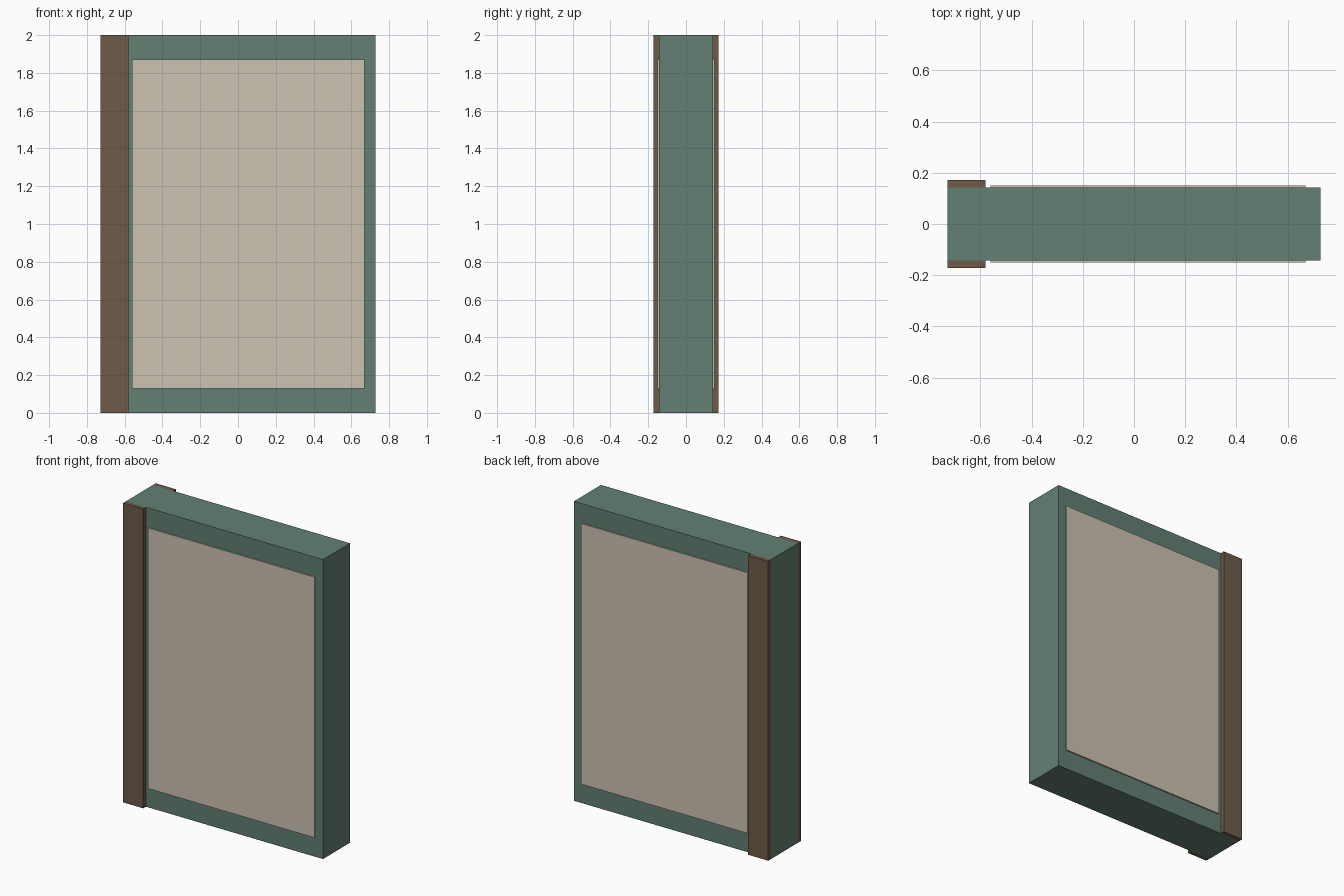
import bpy
import bmesh

if "Cube" in bpy.data.objects:
    bpy.data.objects.remove(bpy.data.objects["Cube"])


def lin(c):
    c /= 255
    return c / 12.92 if c <= 0.04045 else ((c + 0.055) / 1.055) ** 2.4


def material(name, r, g, b):
    m = bpy.data.materials.new(name)
    m.diffuse_color = (lin(r), lin(g), lin(b), 1)
    m.use_nodes = True
    m.node_tree.nodes["Principled BSDF"].inputs["Base Color"].default_value = m.diffuse_color
    return m


def box(name, lo, hi, mat):
    me = bpy.data.meshes.new(name)
    bm = bmesh.new()
    bmesh.ops.create_cube(bm, size=1)
    for v in bm.verts:
        v.co = [lo[i] if v.co[i] < 0 else hi[i] for i in range(3)]
    bm.to_mesh(me)
    bm.free()
    me.materials.append(mat)
    ob = bpy.data.objects.new(name, me)
    bpy.context.collection.objects.link(ob)
    return ob


green = material("muted green", 98, 128, 114)
brown = material("dark brown", 110, 91, 74)
cream = material("warm cream", 203, 194, 178)

X, Y = 0.728, 0.143

# Main slab
box("body", (-X, -Y, 0), (X, Y, 2), green)

# Raised edge strip and thin panel on both broad sides
for side, s in (("front", -1), ("back", 1)):
    def span(a, b):
        return min(s * a, s * b), max(s * a, s * b)

    y0, y1 = span(Y, 0.172)
    box(side + "_spine_strip", (-X, y0, 0), (-0.58, y1, 2), brown)
    y0, y1 = span(Y, 0.151)
    box(side + "_panel", (-0.56, y0, 0.13), (0.67, y1, 1.87), cream)
